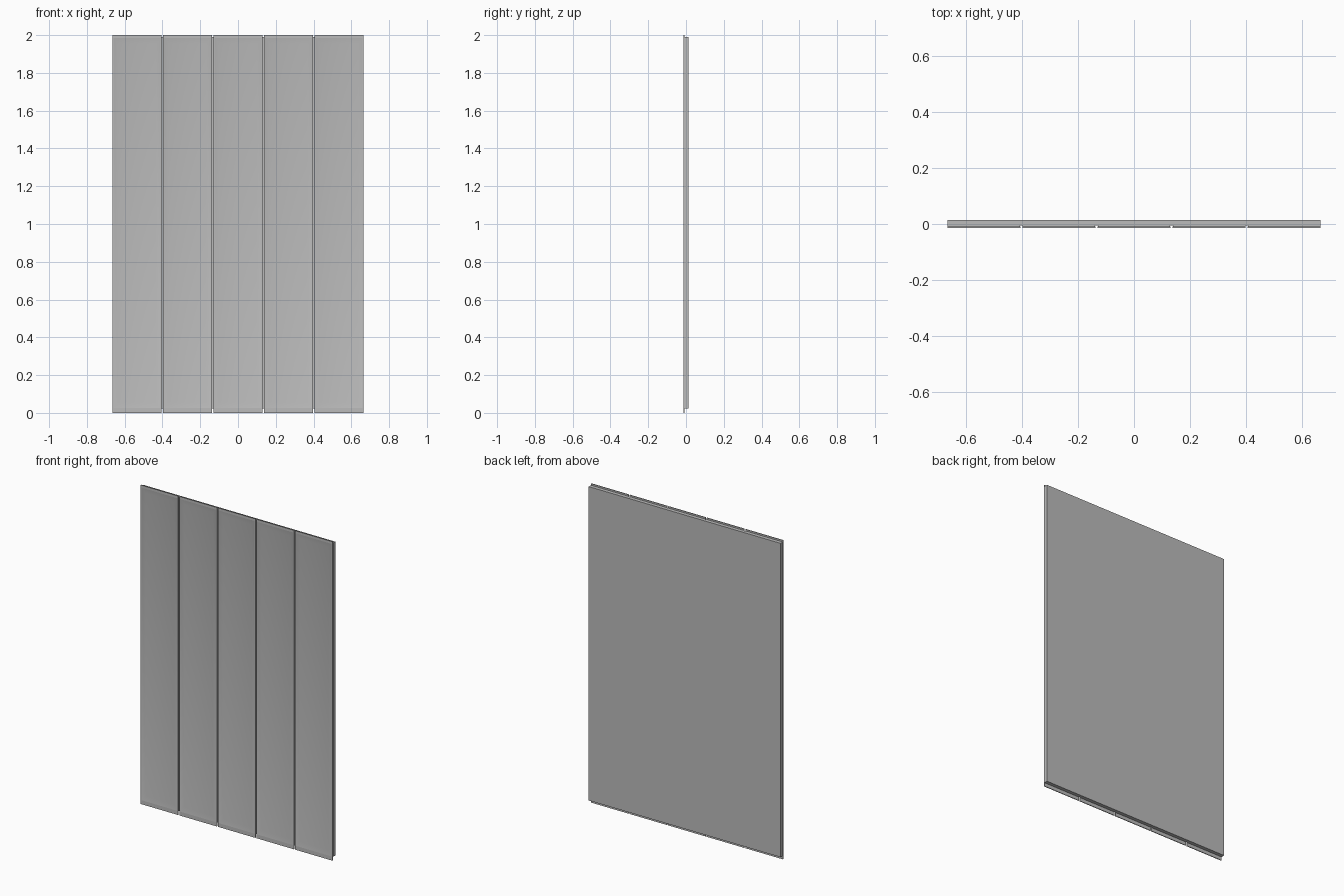
import bpy
import bmesh

cube = bpy.data.objects.get("Cube")
if cube:
    bpy.data.objects.remove(cube)

metal = bpy.data.materials.new("grey_metal")
metal.use_nodes = True
grey = (0.5, 0.5, 0.5, 1)
metal.diffuse_color = grey
metal.node_tree.nodes["Principled BSDF"].inputs["Base Color"].default_value = grey

HALF_WIDTH = 0.665
PANEL_HALF = 0.13
PITCH = 0.2675


def finish(bm, name):
    mesh = bpy.data.meshes.new(name)
    bm.to_mesh(mesh)
    bm.free()
    mesh.materials.append(metal)
    obj = bpy.data.objects.new(name, mesh)
    bpy.context.collection.objects.link(obj)
    return obj


def rect(bm, half, low, high, y):
    corners = ((-half, low), (half, low), (half, high), (-half, high))
    return [bm.verts.new((x, y, z)) for x, z in corners]


def bridge(bm, a, b, smooth=False):
    for i in range(len(a)):
        j = (i + 1) % len(a)
        bm.faces.new((a[i], a[j], b[j], b[i])).smooth = smooth


# Flat backing slab behind the front panels
bm = bmesh.new()
front = rect(bm, HALF_WIDTH, 0.022, 1.99, -0.006)
back = rect(bm, HALF_WIDTH, 0.022, 1.99, 0.014)
bm.faces.new(front)
bm.faces.new(back[::-1])
bridge(bm, front, back)
bmesh.ops.recalc_face_normals(bm, faces=bm.faces)
finish(bm, "backing_slab")

# Five pressed panels: dished floor, flat rim, and thin top and bottom lips
for n in range(5):
    bm = bmesh.new()
    floor = rect(bm, PANEL_HALF - 0.03, 0.055, 1.955, -0.0075)
    rim = rect(bm, PANEL_HALF - 0.005, 0.025, 1.985, -0.014)
    edge = rect(bm, PANEL_HALF, 0, 2, -0.014)
    lip = rect(bm, PANEL_HALF, 0, 2, -0.009)
    neck = rect(bm, PANEL_HALF - 0.001, 0.022, 1.99, -0.009)
    root = rect(bm, PANEL_HALF - 0.001, 0.022, 1.99, -0.006)
    bm.faces.new(floor).smooth = True
    bridge(bm, rim, floor, True)
    for a, b in ((edge, rim), (lip, edge), (neck, lip), (root, neck)):
        bridge(bm, a, b)
    panel = finish(bm, f"front_panel_{n + 1}")
    panel.location.x = (n - 2) * PITCH
